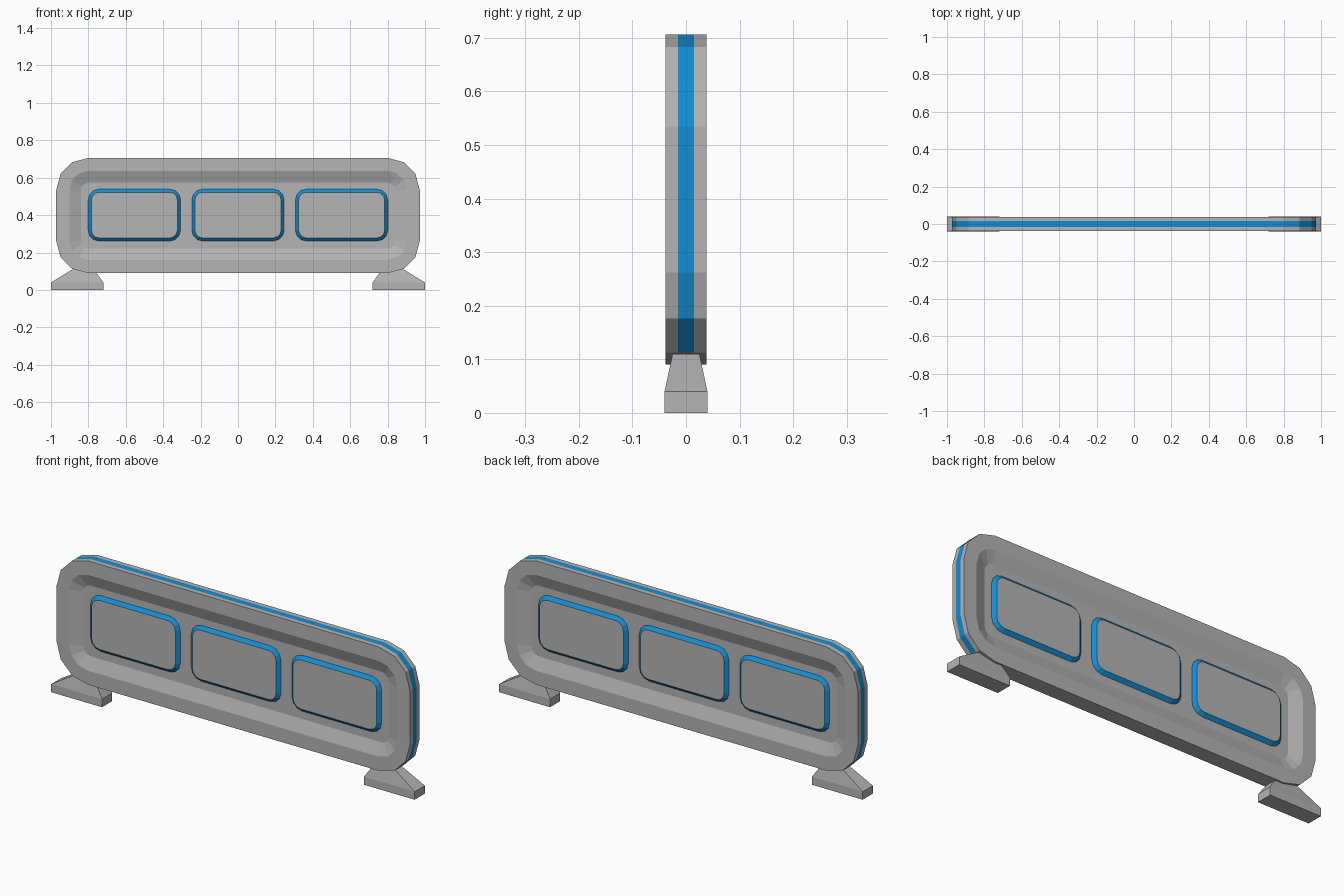
import bpy, bmesh, math

if "Cube" in bpy.data.objects:
    bpy.data.objects.remove(bpy.data.objects["Cube"])

def material(name, rgb):
    m = bpy.data.materials.new(name)
    m.diffuse_color = (*rgb, 1)
    m.use_nodes = True
    m.node_tree.nodes["Principled BSDF"].inputs["Base Color"].default_value = m.diffuse_color
    return m

GREY = material("light grey", (0.46, 0.46, 0.46))
BLUE = material("bright blue", (0.006, 0.27, 0.66))

def rounded(cx, cz, hw, hh, r, y, seg=3):
    """Loop of points for a rounded rectangle in the xz plane."""
    pts = []
    for q, (sx, sz) in enumerate([(1, 1), (-1, 1), (-1, -1), (1, -1)]):
        for i in range(seg + 1):
            a = math.radians(90 * (q + i / seg))
            pts.append((cx + sx * (hw - r) + r * math.cos(a), y,
                        cz + sz * (hh - r) + r * math.sin(a)))
    return pts

def loft(name, loops, blue_rule, cap_start=True, cap_end=True):
    """Skin the loops; blue_rule(band, face) picks the blue faces."""
    bm = bmesh.new()
    rings = [[bm.verts.new(p) for p in loop] for loop in loops]
    n = len(rings[0])
    bands = []
    for b in range(len(rings) - 1):
        for i in range(n):
            j = (i + 1) % n
            f = bm.faces.new((rings[b][i], rings[b][j], rings[b + 1][j], rings[b + 1][i]))
            bands.append((b, f))
    if cap_start:
        bm.faces.new(rings[0])
    if cap_end:
        bm.faces.new(rings[-1][::-1])
    bmesh.ops.recalc_face_normals(bm, faces=bm.faces)
    for b, f in bands:
        f.material_index = 1 if blue_rule(b, f) else 0
    me = bpy.data.meshes.new(name)
    bm.to_mesh(me)
    bm.free()
    me.materials.append(GREY)
    me.materials.append(BLUE)
    ob = bpy.data.objects.new(name, me)
    bpy.context.collection.objects.link(ob)
    return ob

# Barrier body: dished on both sides, blue stripe around the rim (not underneath)
T, FLOOR, STRIPE, CZ = 0.038, 0.015, 0.015, 0.398
profile = [(0.132, -FLOOR), (0.07, -T), (0, -T), (0, -STRIPE),
           (0, STRIPE), (0, T), (0.07, T), (0.132, FLOOR)]
loft("barrier_body",
     [rounded(0, CZ, 0.972 - d, 0.308 - d, 0.172 - d, y) for d, y in profile],
     lambda b, f: b == 3 and f.normal.z > -0.9)

# Raised panels with blue sloping borders, three on each side
for side, s in (("front", -1), ("back", 1)):
    for k in (-1, 0, 1):
        x = k * 0.554
        loft(f"{side}_panel_{k + 2}",
             [rounded(x, 0.4, 0.247, 0.139, 0.058, s * (FLOOR - 0.002)),
              rounded(x, 0.4, 0.247, 0.139, 0.058, s * FLOOR),
              rounded(x, 0.4, 0.23, 0.122, 0.041, s * 0.03)],
             lambda b, f: True)

# Feet: rectangular base with a tapered upper part
def rect(x0, x1, hy, z):
    return [(x0, -hy, z), (x1, -hy, z), (x1, hy, z), (x0, hy, z)]

for side, s in (("left", -1), ("right", 1)):
    loft(f"{side}_foot",
         [rect(s * 0.72, s * 1.0, 0.04, 0),
          rect(s * 0.72, s * 1.0, 0.04, 0.04),
          rect(s * 0.77, s * 0.885, 0.025, 0.11)],
         lambda b, f: False)
